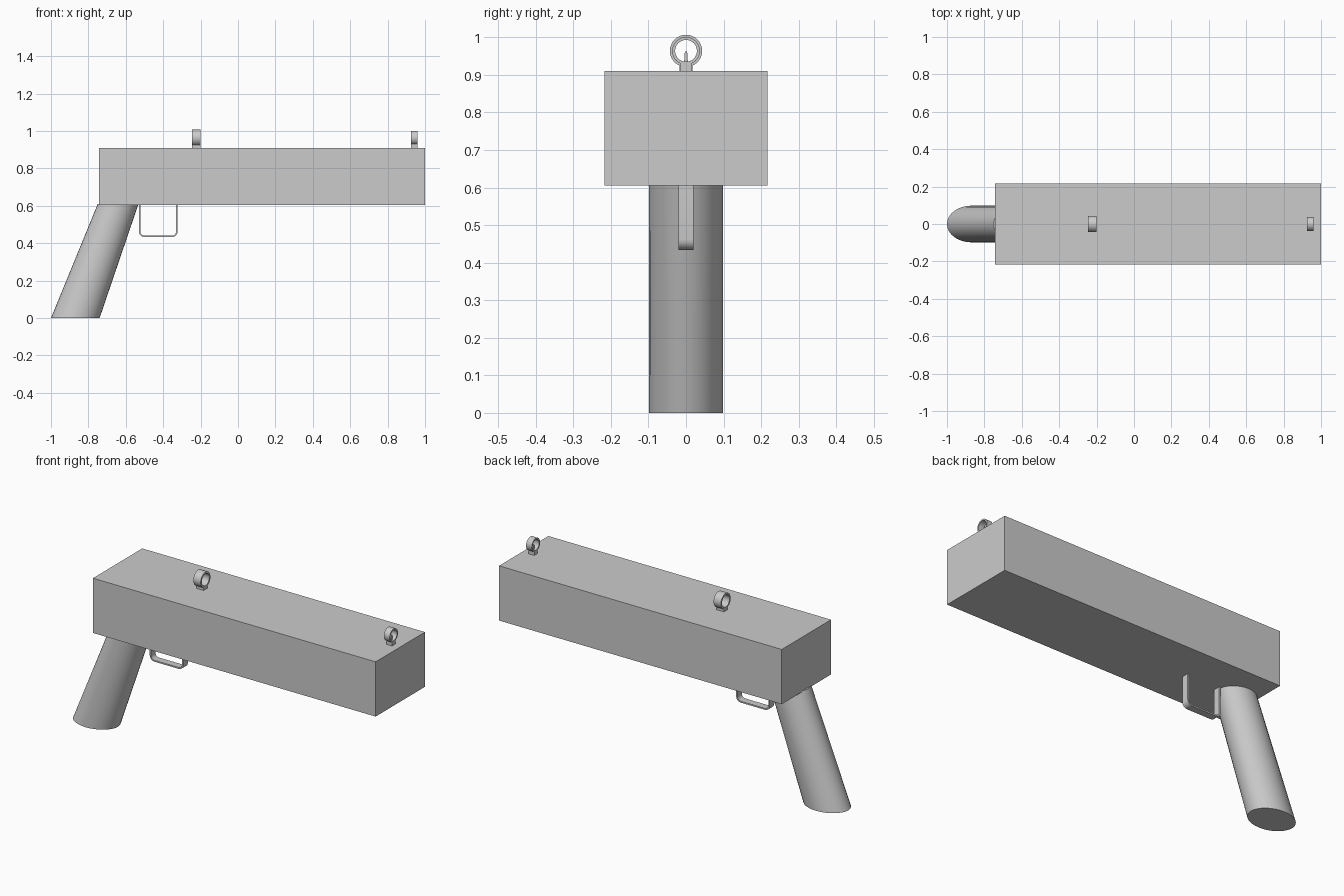
import bpy, bmesh, math

if "Cube" in bpy.data.objects:
    bpy.data.objects.remove(bpy.data.objects["Cube"])


def finish(name, bm, smooth=True):
    bmesh.ops.recalc_face_normals(bm, faces=bm.faces)
    me = bpy.data.meshes.new(name)
    bm.to_mesh(me)
    bm.free()
    ob = bpy.data.objects.new(name, me)
    bpy.context.collection.objects.link(ob)
    if smooth:
        bpy.ops.object.select_all(action='DESELECT')
        ob.select_set(True)
        bpy.context.view_layer.objects.active = ob
        bpy.ops.object.shade_smooth_by_angle(angle=math.radians(35))
    return ob


def box(name, x0, x1, y0, y1, z0, z1):
    bm = bmesh.new()
    bmesh.ops.create_cube(bm, size=1)
    for v in bm.verts:
        v.co = ((x0 + x1) / 2 + v.co.x * (x1 - x0),
                (y0 + y1) / 2 + v.co.y * (y1 - y0),
                (z0 + z1) / 2 + v.co.z * (z1 - z0))
    return finish(name, bm, False)


def loft(name, loops, closed=False):
    """Bridge equal-length rings of points; cap the ends unless closed."""
    bm = bmesh.new()
    rings = [[bm.verts.new(p) for p in loop] for loop in loops]
    n = len(rings[0])
    for i in range(len(rings) if closed else len(rings) - 1):
        a, b = rings[i], rings[(i + 1) % len(rings)]
        for j in range(n):
            k = (j + 1) % n
            bm.faces.new((a[j], a[k], b[k], b[j]))
    if not closed:
        bm.faces.new(rings[0])
        bm.faces.new(rings[-1])
    return finish(name, bm)


def ellipse(cx, rx, ry, z, n=32):
    return [(cx + rx * math.cos(2 * math.pi * i / n),
             ry * math.sin(2 * math.pi * i / n), z) for i in range(n)]


def sight_ring(name, x0, x1, zc, r_out, r_in, n=32):
    loops = []
    for i in range(n):
        c, s = math.cos(2 * math.pi * i / n), math.sin(2 * math.pi * i / n)
        loops.append([(x, r * c, zc + r * s) for x, r in
                      ((x0, r_in), (x1, r_in), (x1, r_out), (x0, r_out))])
    return loft(name, loops, closed=True)


# Main body
box("body", -0.742, 1.0, -0.217, 0.217, 0.605, 0.91)

# Raked, slightly tapered oval grip
loft("grip", [ellipse(-0.87, 0.13, 0.098, 0.0),
              ellipse(-0.641, 0.109, 0.098, 0.61)])

# Trigger guard: U-shaped strip with rounded lower corners
gx0, gx1, gz, gr, gt, gw = -0.53, -0.323, 0.434, 0.028, 0.008, 0.02
path = [(gx0, 0.61, -1, 0)]
for cx, start in ((gx0 + gr, 180), (gx1 - gr, 270)):
    for k in range(7):
        a = math.radians(start + 15 * k)
        dx, dz = math.cos(a), math.sin(a)
        path.append((cx + gr * dx, gz + gr + gr * dz, dx, dz))
path.append((gx1, 0.61, 1, 0))
loft("trigger_guard", [[(x, -gw, z), (x, gw, z),
                        (x - gt * dx, gw, z - gt * dz),
                        (x - gt * dx, -gw, z - gt * dz)]
                       for x, z, dx, dz in path])

# Rear sight: ring on a short foot
sight_ring("rear_sight_ring", -0.245, -0.2, 0.964, 0.043, 0.033)
box("rear_sight_foot", -0.245, -0.2, -0.017, 0.017, 0.905, 0.929)

# Front sight: smaller ring, foot and pointed pin
sight_ring("front_sight_ring", 0.925, 0.96, 0.964, 0.037, 0.029)
box("front_sight_foot", 0.925, 0.96, -0.014, 0.014, 0.905, 0.934)
pin = [(-0.005, 0.93), (0.005, 0.93), (0.004, 0.957), (0, 0.965), (-0.004, 0.957)]
loft("front_sight_pin", [[(x, y, z) for y, z in pin] for x in (0.937, 0.948)])
